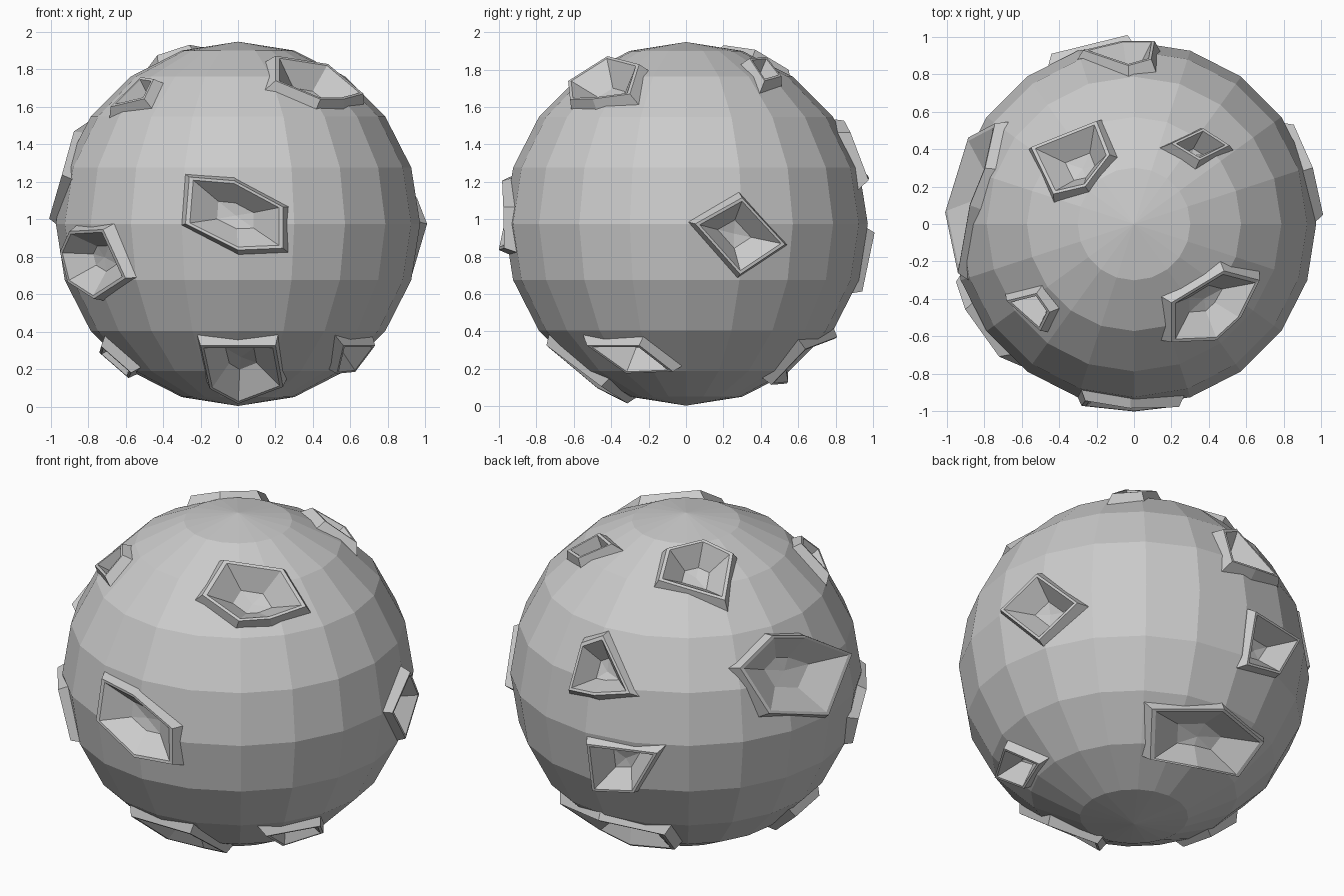
import bpy, bmesh
from math import radians, sin, cos, sqrt
from mathutils import Vector

if "Cube" in bpy.data.objects:
    bpy.data.objects.remove(bpy.data.objects["Cube"])

CENTRE = Vector((0, 0, 0.975))
RIM = 1.01      # distance of rim corners from the centre
rims, bowls = bmesh.new(), bmesh.new()


def loft(bm, rings, bottom, top):
    """Closed solid through rings of points, with a fan cap at each end."""
    rows = [[bm.verts.new(p + CENTRE) for p in r] for r in rings]
    n = len(rows[0])
    lo, hi = bm.verts.new(bottom + CENTRE), bm.verts.new(top + CENTRE)
    faces = []
    for i in range(n):
        j = (i + 1) % n
        for a, b in zip(rows, rows[1:]):
            faces.append(bm.faces.new((a[i], a[j], b[j], b[i])))
        faces.append(bm.faces.new((lo, rows[0][j], rows[0][i])))
        faces.append(bm.faces.new((hi, rows[-1][i], rows[-1][j])))
    bmesh.ops.recalc_face_normals(bm, faces=faces)


def crater(az, el, outline):
    """Crater whose rim outline is drawn as seen from a direction."""
    a, e = radians(az), radians(el)
    right = Vector((-sin(a), cos(a), 0))
    toward = Vector((cos(a) * cos(e), sin(a) * cos(e), sin(e)))
    up = toward.cross(right)
    pts = [right * u + up * v + toward * sqrt(max(0, RIM**2 - u*u - v*v))
           for u, v in outline]
    c = sum(pts, Vector()) / len(pts)
    size = sum((p - c).length for p in pts) / len(pts)

    def ring(scale, radius=None):
        out = [c + (p - c) * scale for p in pts]
        return [p.normalized() * radius for p in out] if radius else out

    flare = 1 + 0.06 / size
    lip = ring(1 - 0.022 / size)
    axis = c.normalized()
    loft(rims, [ring(flare, 0.82), ring(flare, 0.945), pts], axis * 0.8, c)
    loft(bowls, [ring(0.42, 0.875), lip, [p * 1.15 for p in lip]], axis * 0.86, c * 1.2)


def finish(bm, name):
    me = bpy.data.meshes.new(name)
    bm.to_mesh(me)
    bm.free()
    ob = bpy.data.objects.new(name, me)
    bpy.context.collection.objects.link(ob)
    return ob


# Front craters
crater(-90, 0, [(-.26, .25), (-.02, .23), (.24, .09), (.24, -.13), (0, -.14), (-.28, 0)])
crater(-90, 0, [(-.90, -.04), (-.72, -.03), (-.60, -.29), (-.77, -.40), (-.91, -.31), (-.95, -.15)])
crater(-90, 0, [(-.20, -.65), (.20, -.65), (.24, -.87), (0, -.96), (-.15, -.88)])
# Right craters
crater(0, 0, [(-.53, -.65), (-.25, -.65), (-.07, -.79), (-.32, -.80)])
crater(0, 0, [(.05, 0), (.30, .14), (.53, -.11), (.29, -.27)])
# Lower left crater
crater(191, -48, [(-.14, .08), (.10, .13), (.14, -.08), (-.08, -.12)])
# Lower back crater
crater(50, -25, [(.10, -.29), (.50, -.28), (.72, -.44), (.58, -.63), (.35, -.60), (.09, -.56)])
# Back and left craters
crater(125, 25, [(-.55, -.40), (-.16, -.45), (-.29, -.67), (-.52, -.66)])
crater(125, 25, [(-.58, .16), (-.46, .20), (-.31, -.12), (-.51, -.13), (-.65, -.10)])
crater(125, 25, [(.30, .02), (.48, .20), (.66, .20), (.92, .10), (.79, -.24), (.46, -.23)])
# Top craters
crater(-90, 90, [(.20, .43), (.37, .51), (.51, .42), (.35, .34)])
crater(-90, 90, [(.20, -.42), (.48, -.25), (.67, -.30), (.57, -.50), (.44, -.62), (.20, -.63)])
crater(-90, 90, [(-.55, .41), (-.20, .55), (-.13, .37), (-.26, .20), (-.43, .16)])
crater(-90, 90, [(-.68, -.41), (-.52, -.37), (-.45, -.47), (-.50, -.57)])

rim_tool, bowl_tool = finish(rims, "crater_rims"), finish(bowls, "crater_bowls")

# Faceted ball with raised rims added and bowls cut out
bpy.ops.mesh.primitive_uv_sphere_add(segments=20, ring_count=10, radius=0.972, location=CENTRE)
moon = bpy.context.object
moon.name = "cratered_moon"
for tool, op in ((rim_tool, 'UNION'), (bowl_tool, 'DIFFERENCE')):
    m = moon.modifiers.new(tool.name, 'BOOLEAN')
    m.object, m.operation, m.solver = tool, op, 'EXACT'
    m.use_self = True
    bpy.context.view_layer.objects.active = moon
    bpy.ops.object.modifier_apply(modifier=m.name)
for tool in (rim_tool, bowl_tool):
    bpy.data.objects.remove(tool, do_unlink=True)
